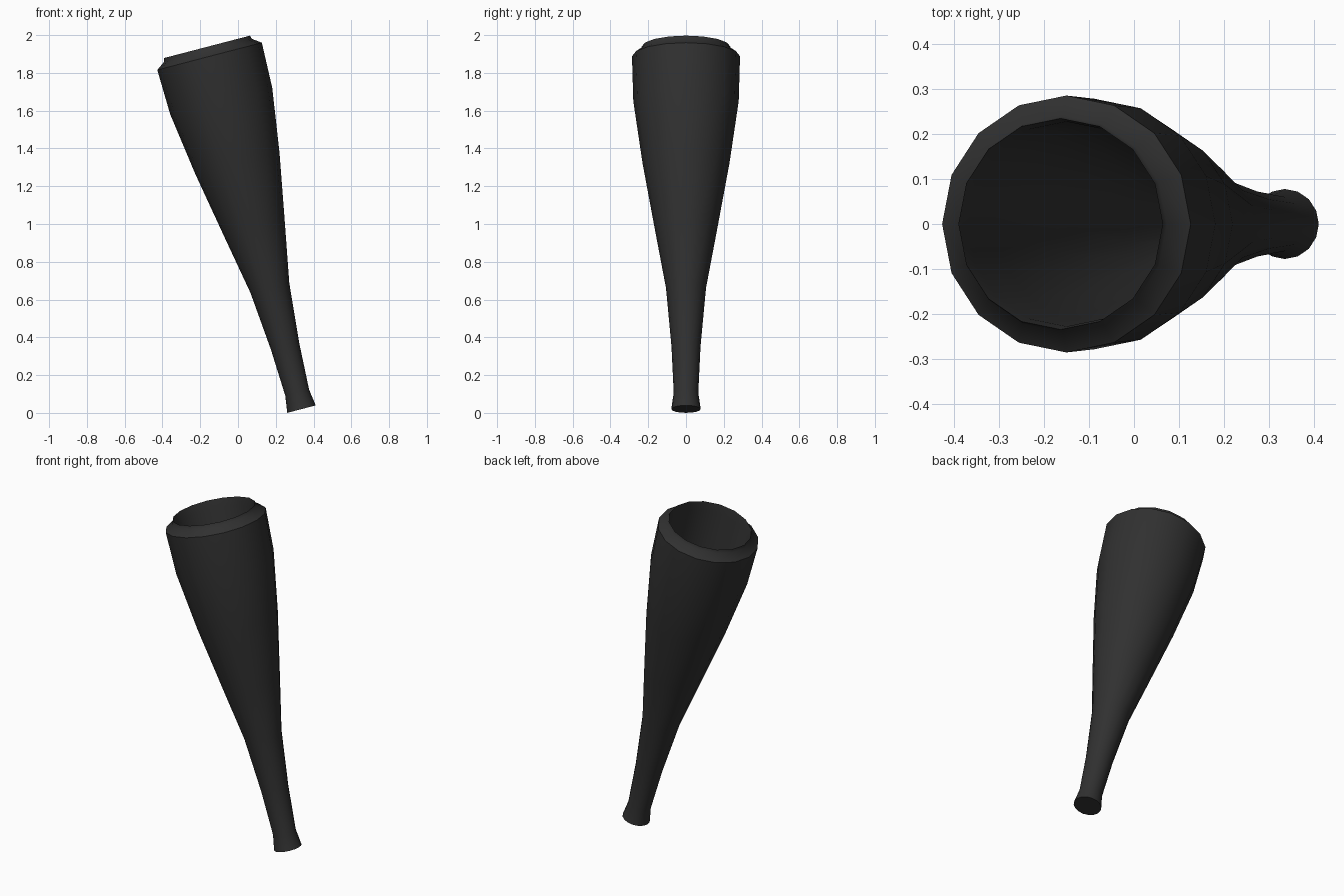
import bpy, bmesh
from math import radians, sin, cos, pi
from mathutils import Matrix, Vector

if "Cube" in bpy.data.objects:
    bpy.data.objects.remove(bpy.data.objects["Cube"])

SIDES = 16

# (radius, distance along the axis): base, neck, body, rim, lip, hollow inside
profile = [(0.078, 0.0), (0.065, 0.09), (0.077, 0.345), (0.106, 0.663),
           (0.166, 0.99), (0.23, 1.345), (0.279, 1.685), (0.286, 1.93),
           (0.24, 1.963), (0.235, 1.982),
           (0.228, 1.93), (0.222, 1.69), (0.175, 1.345), (0.11, 0.99), (0.05, 0.7)]


def lathe(name, points, sides):
    bm = bmesh.new()
    rings = [[bm.verts.new((r * cos(2 * pi * i / sides), r * sin(2 * pi * i / sides), h))
              for i in range(sides)] for r, h in points]
    for a, b in zip(rings, rings[1:]):
        for i in range(sides):
            j = (i + 1) % sides
            bm.faces.new((a[i], a[j], b[j], b[i]))
    bm.faces.new(rings[0][::-1])
    bm.faces.new(rings[-1])
    mesh = bpy.data.meshes.new(name)
    bm.to_mesh(mesh)
    bm.free()
    obj = bpy.data.objects.new(name, mesh)
    bpy.context.collection.objects.link(obj)
    return obj


# Hollow flared body, leaning to the left
body = lathe("flared_body", profile, SIDES)
body.data.transform(Matrix.Translation((0.336, 0, 0.02)) @ Matrix.Rotation(radians(-14.6), 4, 'Y'))

# Dark finish
mat = bpy.data.materials.new("dark_finish")
mat.diffuse_color = (0.03, 0.03, 0.03, 1)
mat.use_nodes = True
mat.node_tree.nodes["Principled BSDF"].inputs["Base Color"].default_value = mat.diffuse_color
body.data.materials.append(mat)

# Smooth sides with sharp end edges
bpy.context.view_layer.objects.active = body
body.select_set(True)
bpy.ops.object.shade_smooth_by_angle(angle=radians(50))
